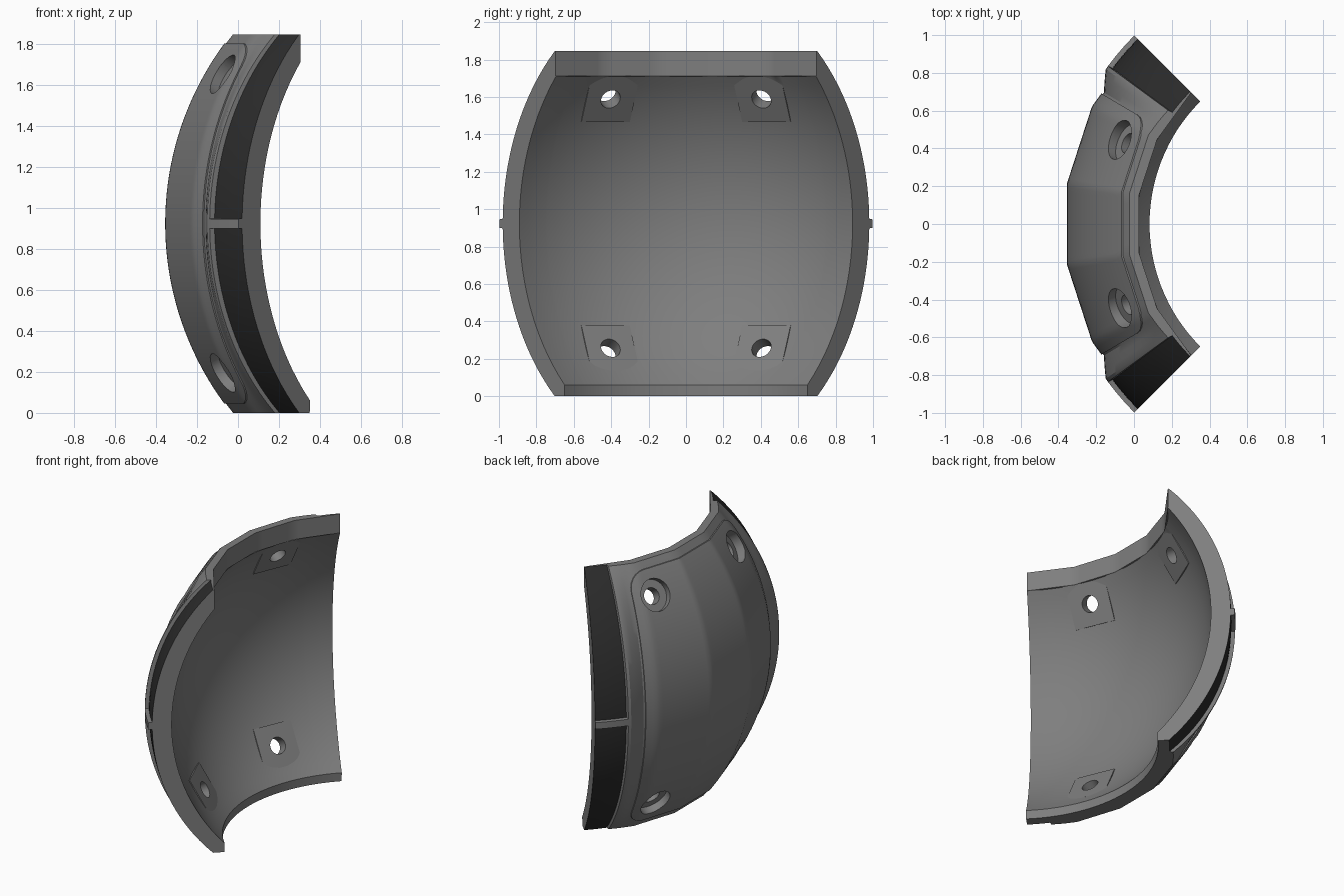
import bpy, bmesh, math
from mathutils import Vector, Matrix

if "Cube" in bpy.data.objects:
    bpy.data.objects.remove(bpy.data.objects["Cube"])

H = 1.845
MID = H / 2
rad = math.radians


def material(name, v):
    m = bpy.data.materials.new(name)
    m.diffuse_color = (v, v, v, 1)
    m.use_nodes = True
    m.node_tree.nodes["Principled BSDF"].inputs["Base Color"].default_value = m.diffuse_color
    return m


GREY = material("mid grey", 0.21)
DARK = material("dark grey", 0.025)


def point(r, a, z):
    """Polar position around the vertical axis at x = 1, angle in degrees."""
    return Vector((1 - r * math.cos(rad(a)), r * math.sin(rad(a)), z))


def bulge(rmax, radius, z):
    return rmax - radius + math.sqrt(radius ** 2 - (z - MID) ** 2)


def facet(a):
    """Five flat facets across the quarter turn."""
    return math.cos(rad(9)) / math.cos(rad((a + 9) % 18 - 9))


def panel_r(a, z):
    return bulge(1.355, 1.479, z) / math.cos(rad(9)) * facet(a)


RIB = 0.024


def in_strip(a, z):
    return abs(a) > 36.4 and abs(z - MID) > RIB


def outer_r(a, z):
    strip = bulge(1.386, 1.278, z)
    a = abs(a)
    if in_strip(a, z):
        return strip
    if a <= 31:
        return panel_r(a, z) - 0.008
    t = min(1, (a - 31) / 4.5)
    return (1 - t) * (panel_r(31, z) - 0.008) + t * (strip + 0.026)


def inner_r(z):
    return bulge(1.26, 1.258, z)


def make(name, bm, mats=(GREY,)):
    bmesh.ops.recalc_face_normals(bm, faces=bm.faces)
    me = bpy.data.meshes.new(name)
    bm.to_mesh(me)
    bm.free()
    for m in mats:
        me.materials.append(m)
    ob = bpy.data.objects.new(name, me)
    bpy.context.collection.objects.link(ob)
    return ob


def bridge(bm, loops, cap=True):
    """Skin a row of closed loops into a solid."""
    vs = [[bm.verts.new(p) for p in l] for l in loops]
    n = len(vs[0])
    for A, B in zip(vs, vs[1:]):
        for i in range(n):
            bm.faces.new((A[i], A[(i + 1) % n], B[(i + 1) % n], B[i]))
    if cap:
        bm.faces.new(vs[0])
        bm.faces.new(vs[-1])


# Shell body: one cross-section swept through a quarter turn
half = [0, 3, 6, 9, 12, 15, 18, 21, 24, 27, 29, 31, 32.5, 34, 35.5, 36.3, 36.5, 39, 42, 45]
angles = [-a for a in half[:0:-1]] + half
zs = sorted([H * i / 40 for i in range(41) if i != 20]
            + [MID + s * (RIB + e) for s in (-1, 1) for e in (-0.001, 0.001)])
zin = [1.71 - (1.71 - 0.06) * i / 32 for i in range(33)]
loops = []
for a in angles:
    loop = [point(outer_r(a, z), a, z) for z in zs]
    rim = 0.985 * facet(a)
    loop += [point(rim, a, H), point(rim, a, 1.712)]
    loop += [point(inner_r(z), a, z) for z in zin]
    loop += [point(0.92, a, 0)]
    loops.append(loop)
bm = bmesh.new()
bridge(bm, loops)
# Dark strips along both ends, on the outward side only
for f in bm.faces:
    c = f.calc_center_median()
    r = math.hypot(1 - c.x, c.y)
    a = math.degrees(math.atan2(c.y, 1 - c.x))
    if 36.5 < abs(a) < 44.9 and abs(c.z - MID) > RIB + 0.001 and 0.001 < c.z < H - 0.001:
        if r > (inner_r(c.z) + outer_r(a, c.z)) / 2 and r > 0.986:
            f.material_index = 1
shell = make("shell", bm, (GREY, DARK))

# Raised outer panel with rounded corners
bm = bmesh.new()
Z0, Z1, CR, N = 0.045, 1.80, 0.11, 60
cols = [CR * (1 - math.cos(rad(t))) for t in range(0, 90, 15)]
rows = [Z0 + c for c in cols]
rows += [Z0 + CR + (Z1 - Z0 - 2 * CR) * i / 32 for i in range(33)]
rows += [Z1 - c for c in cols[::-1]]
loops = []
for z in rows:
    d = max(0, CR - min(z - Z0, Z1 - z))
    cut = CR - math.sqrt(max(0, CR * CR - d * d))
    lim = 30.5 - math.degrees(cut / panel_r(0, z))
    aa = [lim * (2 * i / N - 1) for i in range(N + 1)]
    loops.append([point(panel_r(a, z), a, z) for a in aa]
                 + [point(panel_r(a, z) - 0.02, a, z) for a in aa[::-1]])
bridge(bm, loops)
panel = make("outer_panel", bm)


# Bolt seats: square inner pads and stepped holes
def frame(a, up):
    n = Vector((-math.cos(rad(a)) * math.cos(rad(30)),
                math.sin(rad(a)) * math.cos(rad(30)), up * 0.5))
    t = Vector((math.sin(rad(a)), math.cos(rad(a)), 0))
    v = n.cross(t)
    m = Matrix((t, v, n)).transposed().to_4x4()
    m.translation = point(1.053, a, MID + up * 0.665)
    return m


pads = []
cut = bmesh.new()
for a in (-22.5, 22.5):
    for up in (-1, 1):
        m = frame(a, up)
        bm = bmesh.new()
        bmesh.ops.create_cube(bm, size=1, matrix=m @ Matrix.Translation((0, 0, 0.03))
                              @ Matrix.Diagonal((0.28, 0.28, 0.06, 1)))
        side = "left" if a < 0 else "right"
        pads.append(make(f"{'upper' if up > 0 else 'lower'}_{side}_pad", bm))
        steps = [(0.055, -0.2), (0.055, 0.075), (0.108, 0.075), (0.108, 0.4)]
        bridge(cut, [[m @ Vector((r * math.cos(k * math.tau / 32),
                                  r * math.sin(k * math.tau / 32), h)) for k in range(32)]
                     for r, h in steps])
cutter = make("hole_cutter", cut)
cutter.hide_render = True

for ob in [shell, panel] + pads:
    mod = ob.modifiers.new("holes", 'BOOLEAN')
    mod.object = cutter
    mod.solver = 'EXACT'
    bpy.ops.object.select_all(action='DESELECT')
    ob.select_set(True)
    bpy.context.view_layer.objects.active = ob
    bpy.ops.object.modifier_apply(modifier=mod.name)
    bpy.ops.object.shade_smooth_by_angle(angle=rad(25))
bpy.data.objects.remove(cutter)
